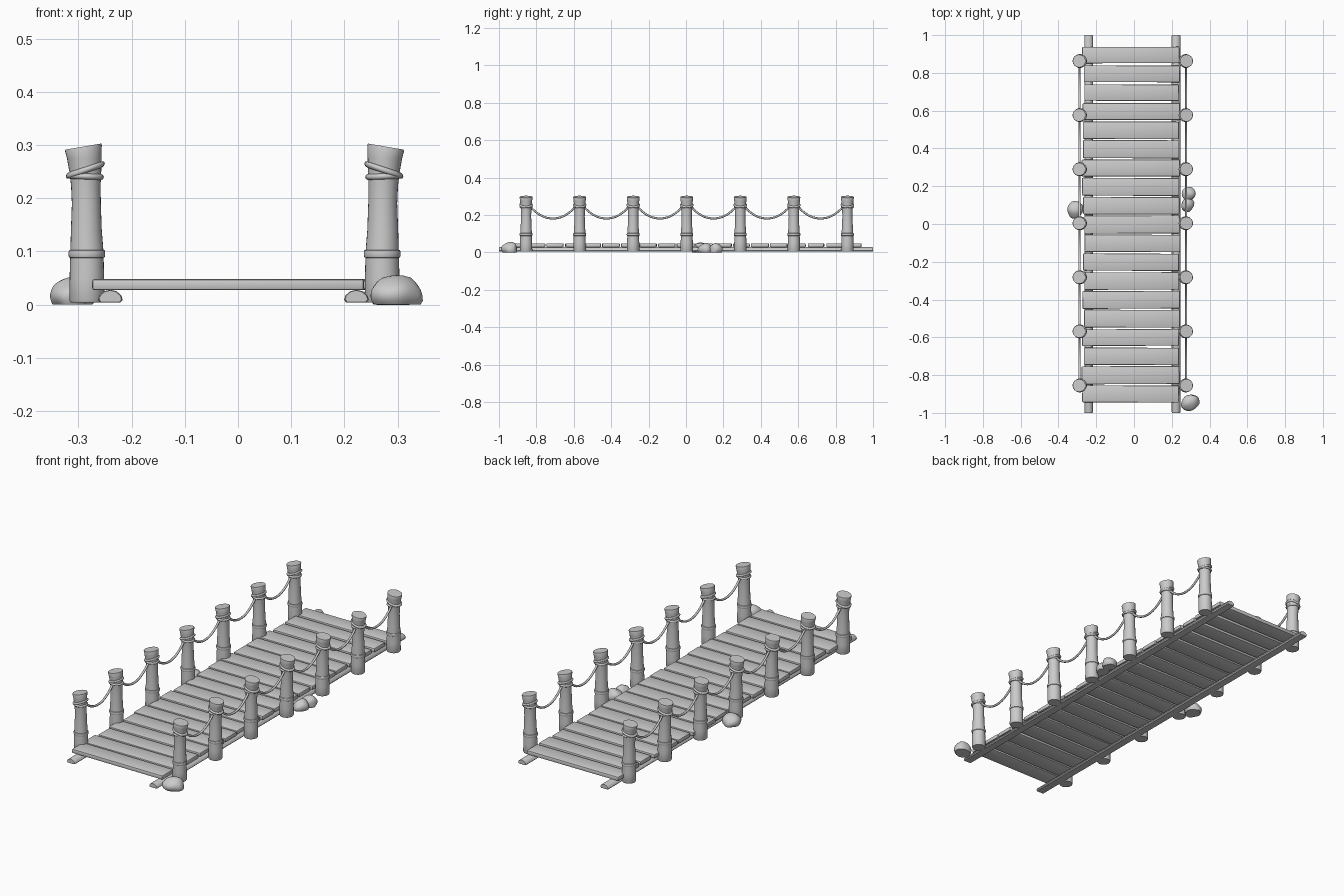
import bpy, bmesh, math, random
from mathutils import Matrix, Vector, noise

if "Cube" in bpy.data.objects:
    bpy.data.objects.remove(bpy.data.objects["Cube"])

random.seed(4)
CX = -0.0065                       # mirror line between the two post rows
POST_Y = [0.004 + 0.2863 * i for i in range(-3, 4)]


def finish(name, bm, angle=35):
    bmesh.ops.recalc_face_normals(bm, faces=bm.faces[:])
    me = bpy.data.meshes.new(name)
    bm.to_mesh(me)
    bm.free()
    ob = bpy.data.objects.new(name, me)
    bpy.context.collection.objects.link(ob)
    bpy.ops.object.select_all(action='DESELECT')
    ob.select_set(True)
    bpy.context.view_layer.objects.active = ob
    bpy.ops.object.shade_smooth_by_angle(angle=math.radians(angle))
    return ob


def skin(bm, rings, closed=False):
    """Bridge a list of point rings; cap the ends unless closed."""
    vs = [[bm.verts.new(p) for p in r] for r in rings]
    n = len(vs[0])
    for i in range(len(vs) if closed else len(vs) - 1):
        a, b = vs[i], vs[(i + 1) % len(vs)]
        for j in range(n):
            k = (j + 1) % n
            bm.faces.new((a[j], a[k], b[k], b[j]))
    if not closed:
        bm.faces.new(vs[0])
        bm.faces.new(vs[-1])


def torus(bm, center, R, r, tilt=0.0, major=24, minor=8):
    rings = []
    for i in range(major):
        a = 2 * math.pi * i / major
        ring = []
        for j in range(minor):
            b = 2 * math.pi * j / minor
            x, y = (R + r * math.cos(b)) * math.cos(a), (R + r * math.cos(b)) * math.sin(a)
            ring.append(Vector((x, y, r * math.sin(b) + tilt * x)) + Vector(center))
        rings.append(ring)
    skin(bm, rings, closed=True)


# Posts: radius profile with a raised band and a flared, slanted top
PROFILE = [(0.004, 0.031, 0), (0.008, 0.033, 0), (0.05, 0.0325, 0), (0.088, 0.0315, 0),
           (0.089, 0.0335, 0), (0.092, 0.0345, 0), (0.099, 0.0345, 0), (0.102, 0.0335, 0),
           (0.103, 0.031, 0), (0.14, 0.029, 0.001), (0.19, 0.0272, 0.001), (0.225, 0.0278, 0.002),
           (0.25, 0.030, 0.003), (0.275, 0.0325, 0.005), (0.294, 0.0345, 0.0065),
           (0.297, 0.0335, 0.0065)]


def post(name, s, y):
    x0 = CX + s * 0.2775
    bm = bmesh.new()
    rings = []
    for z, r, lean in PROFILE:
        slant = -s * 0.17 if z > 0.29 else 0
        rings.append([(x0 + s * lean + r * math.cos(a), y + r * math.sin(a),
                       z + slant * r * math.cos(a))
                      for a in (2 * math.pi * i / 28 for i in range(28))])
    skin(bm, rings)
    finish(name, bm)
    # Rope wrapped twice round the post
    bm = bmesh.new()
    torus(bm, (x0 + s * 0.003, y, 0.253), 0.031, 0.0058, -s * 0.33)
    torus(bm, (x0 + s * 0.003, y, 0.241), 0.0295, 0.0055, s * 0.04)
    finish(name + "_rope_wrap", bm, 60)


# Sagging ropes between neighbouring posts
def rope(name, s, y0, y1):
    x, rings = CX + s * 0.282, []
    for i in range(21):
        t = i / 20
        u = 2 * t - 1
        ya, yb = y0 + 0.02, y1 - 0.02
        c = Vector((x, ya + (yb - ya) * t, 0.181 + 0.065 * abs(u) ** 2.1))
        tan = Vector((0, yb - ya, 2 * 0.137 * math.copysign(abs(u) ** 1.1, u))).normalized()
        nor = Vector((1, 0, 0)).cross(tan)
        rings.append([c + 0.0055 * (Vector((1, 0, 0)) * math.cos(a) + nor * math.sin(a))
                      for a in (math.pi * j / 4 for j in range(8))])
    bm = bmesh.new()
    skin(bm, rings)
    finish(name, bm, 60)


for side, s in (("left", -1), ("right", 1)):
    for i, y in enumerate(POST_Y):
        post(f"{side}_post_{i + 1}", s, y)
    for i in range(6):
        rope(f"{side}_rope_{i + 1}", s, POST_Y[i], POST_Y[i + 1])

# Half-log runners under the planks
SECTION = [(-0.019, 0.004), (0.019, 0.004), (0.0232, 0.009), (0.021, 0.017), (0.012, 0.025),
           (0, 0.028), (-0.012, 0.025), (-0.021, 0.017), (-0.0232, 0.009)]
for side, x in (("left", -0.240), ("right", 0.2225)):
    bm = bmesh.new()
    skin(bm, [[(x + px * k, y, 0.014 + (pz - 0.014) * k) for px, pz in SECTION]
              for y, k in ((-1, 0.9), (-0.995, 1), (0.995, 1), (1, 0.9))])
    finish(f"{side}_runner", bm)

# Deck planks with slightly uneven widths, ends and angles
for i in range(19):
    y = -0.9 + i * 0.0997
    xl = -0.268 + random.uniform(-0.01, 0.007)
    xr = 0.24 + random.uniform(-0.004, 0.005)
    depth = 0.092 + random.uniform(-0.006, 0.004)
    bm = bmesh.new()
    bmesh.ops.create_cube(bm, size=1)
    bmesh.ops.scale(bm, vec=(xr - xl, depth, 0.021), verts=bm.verts)
    bmesh.ops.bevel(bm, geom=bm.edges[:], offset=0.005, segments=2, profile=0.5, affect='EDGES')
    rot = Matrix.Rotation(random.uniform(-0.006, 0.006), 4, 'Z')
    bm.transform(Matrix.Translation(((xl + xr) / 2, y, 0.0375)) @ rot)
    finish(f"plank_{i + 1}", bm)


# Rocks: noisy flattened balls with a flat underside
def rock(name, center, size, turn, seed):
    bm = bmesh.new()
    bmesh.ops.create_icosphere(bm, subdivisions=3, radius=1)
    for v in bm.verts:
        v.co *= 1 + 0.16 * noise.noise(v.co * 1.1 + Vector((seed, 0, seed)))
        v.co.z = max(v.co.z, -0.45)
    bm.transform(Matrix.Translation(center) @ Matrix.Rotation(turn, 4, 'Z')
                 @ Matrix.Diagonal((*size, 1)))
    finish(name, bm, 40)


rock("front_rock", (0.298, -0.945, 0.017), (0.053, 0.041, 0.038), 0.4, 1.3)
rock("left_rock", (-0.311, 0.075, 0.016), (0.040, 0.048, 0.036), -0.1, 5.7)
rock("right_rock_back", (0.290, 0.160, 0.015), (0.036, 0.036, 0.034), 0.5, 9.1)
rock("right_rock_front", (0.285, 0.102, 0.015), (0.033, 0.040, 0.033), -0.4, 3.2)
